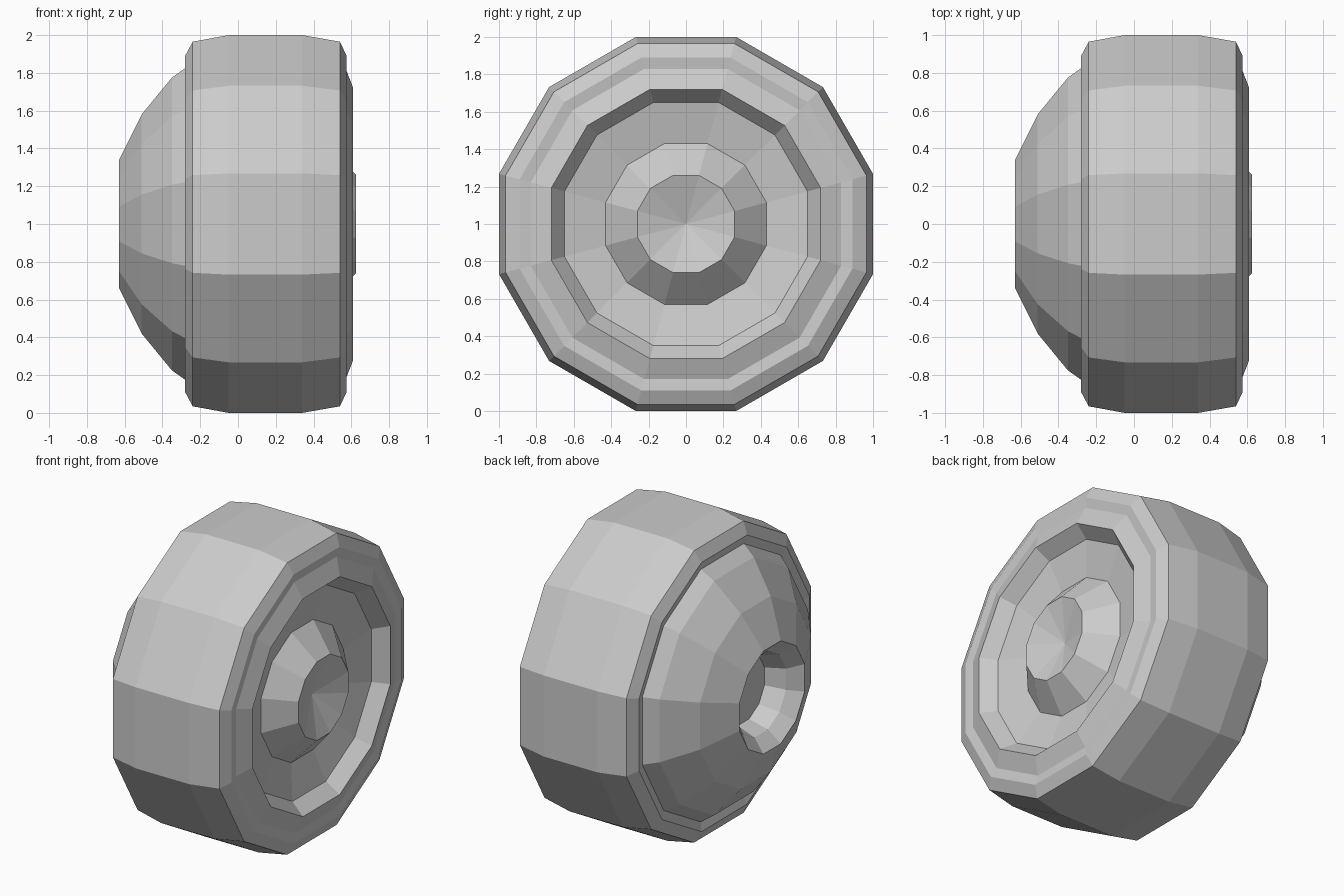
import bpy, bmesh, math

if "Cube" in bpy.data.objects:
    bpy.data.objects.remove(bpy.data.objects["Cube"])

SIDES = 12
FLAT = math.cos(math.pi / SIDES)   # profile radii are measured to the flats


def lathe(name, profile):
    """Turn an (x, radius) profile around the x axis into a faceted part."""
    bm = bmesh.new()
    rings = []
    for x, a in profile:
        if a == 0:
            rings.append([bm.verts.new((x, 0, 1))] * SIDES)
            continue
        r = a / FLAT
        rings.append([bm.verts.new((x, r * math.cos(t), 1 + r * math.sin(t)))
                      for t in ((i + 0.5) * math.tau / SIDES for i in range(SIDES))])
    for p, q in zip(rings, rings[1:]):
        for i in range(SIDES):
            j = (i + 1) % SIDES
            corners = list(dict.fromkeys((p[i], p[j], q[j], q[i])))
            bm.faces.new(corners)
    bmesh.ops.recalc_face_normals(bm, faces=bm.faces)
    # open shells: make sure the faces point away from the solid side
    mesh = bpy.data.meshes.new(name)
    bm.to_mesh(mesh)
    bm.free()
    obj = bpy.data.objects.new(name, mesh)
    bpy.context.collection.objects.link(obj)
    return obj


# Whole wheel is one closed skin: inner dome, tyre, outer rim, hub
hub_bore = [(-0.42, 0), (-0.42, 0.22), (-0.55, 0.26), (-0.63, 0.34)]
dome = [(-0.51, 0.58), (-0.35, 0.775), (-0.265, 0.835)]
tyre = [(-0.28, 0.89), (-0.24, 0.965), (-0.05, 1.0),
        (0.34, 1.0), (0.54, 0.965), (0.575, 0.89)]
outer_rim = [(0.567, 0.83), (0.61, 0.72), (0.52, 0.65), (0.47, 0.43)]
hub_cap = [(0.625, 0.26), (0.54, 0)]

wheel = lathe("wheel", hub_bore + dome + tyre + outer_rim + hub_cap)
